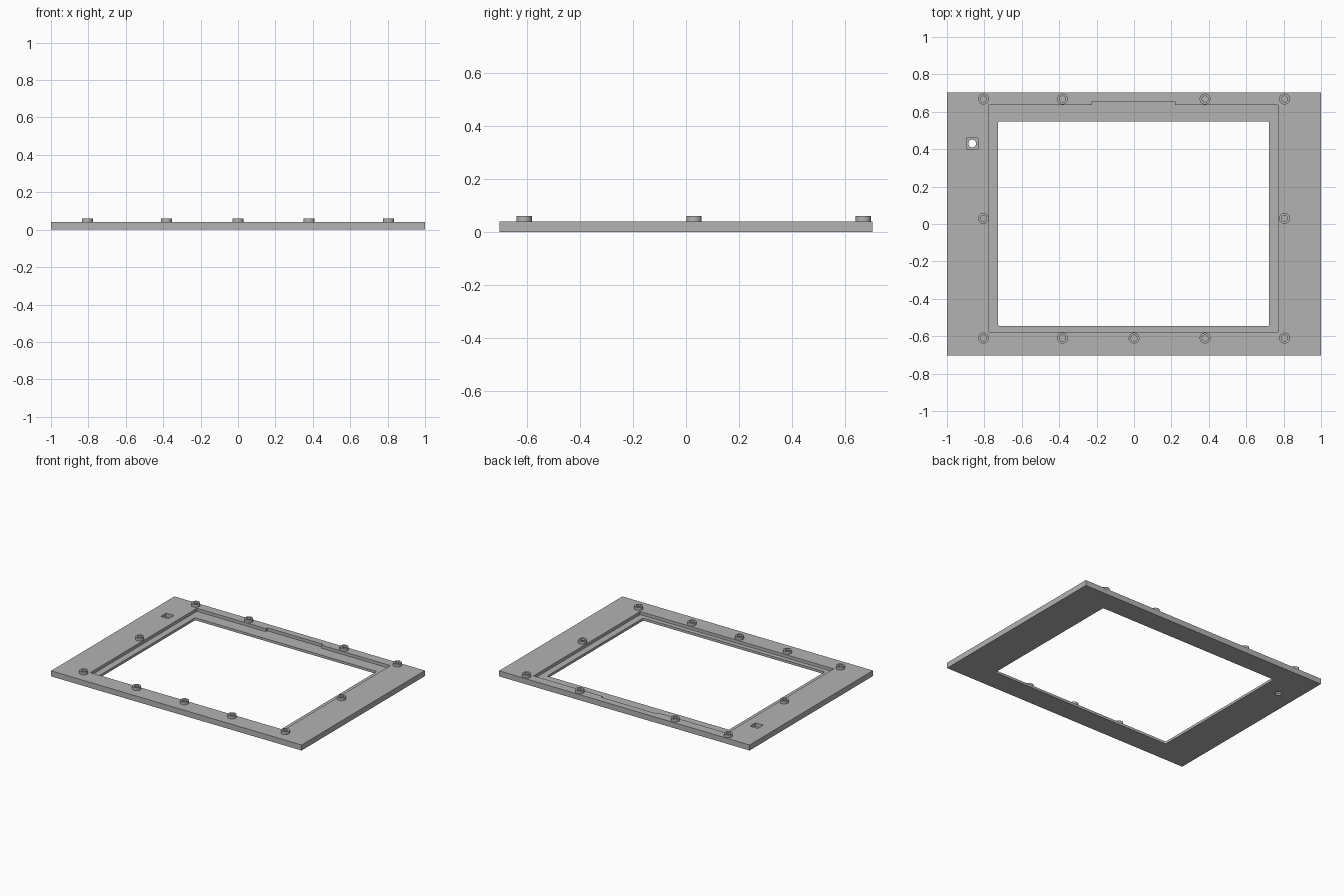
import bpy
import bmesh
from math import cos, sin, pi

if "Cube" in bpy.data.objects:
    bpy.data.objects.remove(bpy.data.objects["Cube"])

TOP, LEDGE, BOSS_TOP, HOLE_FLOOR = 0.04, 0.018, 0.061, 0.018
BOSS_R, BORE_R = 0.029, 0.016

grey = bpy.data.materials.new("plain grey")
grey.use_nodes = True
COLOUR = (0.45, 0.45, 0.45, 1)
grey.diffuse_color = COLOUR
grey.node_tree.nodes["Principled BSDF"].inputs["Base Color"].default_value = COLOUR


def prism(name, outline, z0, z1):
    """Extrude a counter-clockwise outline from z0 to z1."""
    bm = bmesh.new()
    base = bm.faces.new([bm.verts.new((x, y, z0)) for x, y in outline])
    top = bmesh.ops.extrude_face_region(bm, geom=[base])["geom"]
    bmesh.ops.translate(bm, vec=(0, 0, z1 - z0),
                        verts=[v for v in top if isinstance(v, bmesh.types.BMVert)])
    bmesh.ops.recalc_face_normals(bm, faces=bm.faces)
    mesh = bpy.data.meshes.new(name)
    bm.to_mesh(mesh)
    bm.free()
    mesh.materials.append(grey)
    obj = bpy.data.objects.new(name, mesh)
    bpy.context.collection.objects.link(obj)
    return obj


def rect(x0, x1, y0, y1):
    return [(x0, y0), (x1, y0), (x1, y1), (x0, y1)]


def rounded(x0, x1, y0, y1, r, steps=4):
    corners = [(x1 - r, y1 - r), (x0 + r, y1 - r), (x0 + r, y0 + r), (x1 - r, y0 + r)]
    return [(cx + r * cos((q + s / steps) * pi / 2), cy + r * sin((q + s / steps) * pi / 2))
            for q, (cx, cy) in enumerate(corners) for s in range(steps + 1)]


def circle(x, y, r, n=32):
    return [(x + r * cos(2 * pi * i / n), y + r * sin(2 * pi * i / n)) for i in range(n)]


def cut(target, cutter):
    mod = target.modifiers.new("cut", "BOOLEAN")
    mod.operation, mod.solver, mod.object = "DIFFERENCE", "EXACT", cutter
    bpy.context.view_layer.objects.active = target
    bpy.ops.object.modifier_apply(modifier=mod.name)
    bpy.data.objects.remove(cutter)


def smooth(obj):
    bpy.ops.object.select_all(action="DESELECT")
    obj.select_set(True)
    bpy.context.view_layer.objects.active = obj
    bpy.ops.object.shade_smooth_by_angle(angle=pi / 6)


# Bezel plate with a window opening
plate = prism("bezel_plate", rect(-1, 1, -0.703, 0.703), 0, TOP)
cut(plate, prism("window_cutter", rounded(-0.727, 0.723, -0.545, 0.549, 0.008), -0.1, 0.1))

# Stepped ledge around the window, with a wide notch on the back edge
ledge = [(-0.774, -0.578), (0.771, -0.578), (0.771, 0.637), (0.22, 0.637),
         (0.22, 0.654), (-0.224, 0.654), (-0.224, 0.637), (-0.774, 0.637)]
cut(plate, prism("ledge_cutter", ledge, LEDGE, 0.1))

# Square pocket with a round through hole
px, py, half = -0.865, 0.43, 0.031
cut(plate, prism("pocket_cutter", rect(px - half, px + half, py - half, py + half), 0.012, 0.1))
cut(plate, prism("sensor_hole_cutter", circle(px, py, 0.021), -0.1, 0.1))

# Screw bosses around the window, each with a blind bore
spots = [(x, -0.61) for x in (-0.805, -0.382, 0, 0.38, 0.805)]
spots += [(x, 0.668) for x in (-0.805, -0.382, 0.38, 0.805)]
spots += [(x, 0.03) for x in (-0.805, 0.805)]
for i, (x, y) in enumerate(spots, 1):
    boss = prism(f"screw_boss_{i}", circle(x, y, BOSS_R), TOP, BOSS_TOP)
    cut(boss, prism("boss_bore_cutter", circle(x, y, BORE_R), 0, 0.1))
    cut(plate, prism("plate_bore_cutter", circle(x, y, BORE_R), HOLE_FLOOR, 0.1))
    smooth(boss)
smooth(plate)
